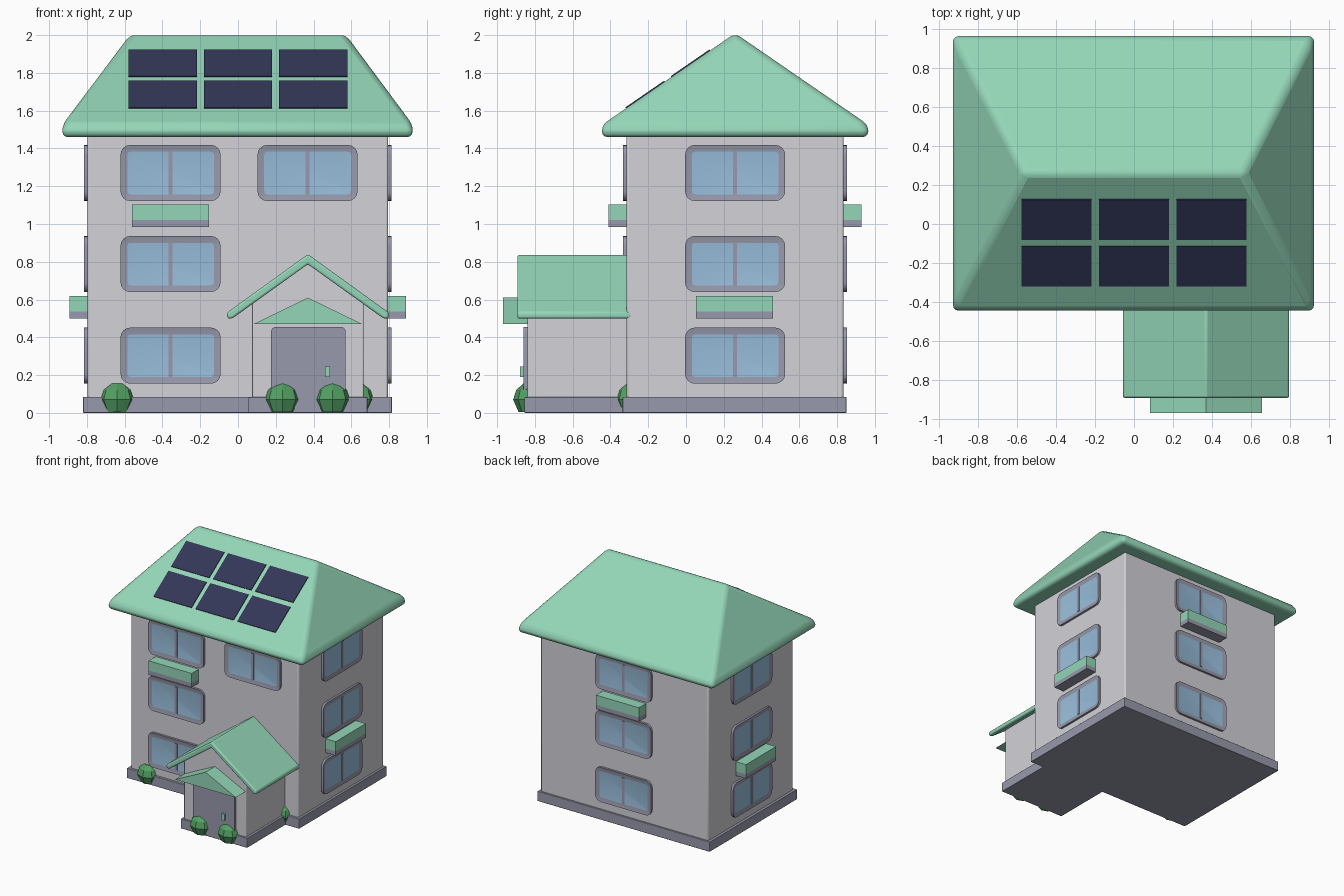
import bpy, bmesh, math
from mathutils import Matrix, Vector

if "Cube" in bpy.data.objects:
    bpy.data.objects.remove(bpy.data.objects["Cube"])


def material(name, rgb):
    lin = [((c / 255 + 0.055) / 1.055) ** 2.4 for c in rgb]
    m = bpy.data.materials.new(name)
    m.diffuse_color = (*lin, 1)
    m.use_nodes = True
    m.node_tree.nodes["Principled BSDF"].inputs["Base Color"].default_value = m.diffuse_color
    return m


GREEN = material("mint green", (148, 214, 184))
WALL = material("wall grey", (211, 210, 216))
TRIM = material("slate trim", (152, 154, 172))
GLASS = material("window blue", (153, 191, 220))
PANEL = material("solar navy", (51, 55, 88))
LEAF = material("leaf green", (82, 158, 98))
I = Matrix.Identity(4)


def finish(name, bm, mats, bevel=0.0, segs=3, smooth=True, matrix=I):
    bmesh.ops.recalc_face_normals(bm, faces=bm.faces)
    mesh = bpy.data.meshes.new(name)
    bm.to_mesh(mesh)
    bm.free()
    ob = bpy.data.objects.new(name, mesh)
    bpy.context.collection.objects.link(ob)
    ob.matrix_world = matrix
    for m in mats:
        mesh.materials.append(m)
    if bevel:
        mod = ob.modifiers.new("bevel", 'BEVEL')
        mod.width, mod.segments = bevel, segs
        mod.limit_method, mod.angle_limit = 'ANGLE', math.radians(25)
    if smooth:
        bpy.ops.object.select_all(action='DESELECT')
        ob.select_set(True)
        bpy.context.view_layer.objects.active = ob
        bpy.ops.object.shade_smooth_by_angle(angle=math.radians(35))
    return ob


def prism(name, pts, y0, y1, mat, bevel=0.0, matrix=I):
    """Extrude an x-z outline along y."""
    bm = bmesh.new()
    f = bm.faces.new([bm.verts.new((x, y0, z)) for x, z in pts])
    new = bmesh.ops.extrude_face_region(bm, geom=[f])["geom"]
    bmesh.ops.translate(bm, vec=(0, y1 - y0, 0),
                        verts=[v for v in new if isinstance(v, bmesh.types.BMVert)])
    return finish(name, bm, [mat], bevel, matrix=matrix)


def box(name, x0, x1, y0, y1, z0, z1, mat, bevel=0.0, matrix=I):
    return prism(name, [(x0, z0), (x1, z0), (x1, z1), (x0, z1)], y0, y1, mat, bevel, matrix)


def rounded(w, h, r, n=4):
    pts = []
    for k, (sx, sz) in enumerate([(1, 1), (-1, 1), (-1, -1), (1, -1)]):
        for i in range(n + 1):
            a = math.pi / 2 * (k + i / n)
            pts.append((sx * (w / 2 - r) + r * math.cos(a), sz * (h / 2 - r) + r * math.sin(a)))
    return pts


def on_wall(side, along, z):
    """Frame whose -y points out of the wall, placed at a point on it."""
    angle, pos = {
        "front": (0, (along, -0.315, z)), "right": (90, (0.795, along, z)),
        "back": (180, (along, 0.835, z)), "left": (-90, (-0.797, along, z))}[side]
    return Matrix.Translation(pos) @ Matrix.Rotation(math.radians(angle), 4, 'Z')


def window(side, along, z):
    # rounded frame with a recessed glass face
    bm = bmesh.new()
    f = bm.faces.new([bm.verts.new((x, 0.005, zz)) for x, zz in rounded(0.53, 0.297, 0.052)])
    new = bmesh.ops.extrude_face_region(bm, geom=[f])["geom"]
    front = [g for g in new if isinstance(g, bmesh.types.BMFace)][0]
    bmesh.ops.translate(bm, vec=(0, -0.023, 0), verts=front.verts)
    bmesh.ops.inset_region(bm, faces=[front], thickness=0.036)
    bmesh.ops.translate(bm, vec=(0, 0.007, 0), verts=front.verts)
    front.material_index = 1
    m = on_wall(side, along, z)
    finish(side + "_window", bm, [TRIM, GLASS], matrix=m)
    box(side + "_window_mullion", -0.011, 0.011, -0.017, 0, -0.113, 0.113, TRIM, matrix=m)


def planter(side, along, z):
    m = on_wall(side, along, z)
    box(side + "_planter_tray", -0.204, 0.204, -0.095, 0.01, 0, 0.037, TRIM, matrix=m)
    box(side + "_planter_box", -0.204, 0.204, -0.095, 0.01, 0.037, 0.12, GREEN, matrix=m)


def bush(x, y):
    # faceted eight-sided shrub
    bm = bmesh.new()
    rings = []
    for r, z in [(0.068, 0.004), (0.1, 0.07), (0.082, 0.122), (0.04, 0.155)]:
        rings.append([bm.verts.new((r * math.cos(a), r * 0.9 * math.sin(a), z))
                      for a in [math.tau * k / 8 for k in range(8)]])
    for lo, hi in zip(rings, rings[1:]):
        for k in range(8):
            j = (k + 1) % 8
            bm.faces.new((lo[k], lo[j], hi[j], hi[k]))
    bm.faces.new(rings[0])
    bm.faces.new(rings[-1])
    finish("bush", bm, [LEAF], smooth=False, matrix=Matrix.Translation((x, y, 0)))


# House body and plinth
box("house_walls", -0.797, 0.795, -0.315, 0.835, 0.02, 1.48, WALL, 0.012)
box("house_plinth", -0.82, 0.815, -0.335, 0.85, 0, 0.085, TRIM, 0.004)

# Hipped main roof
RIDGE_Y, RIDGE_Z, SLOPE = 0.26, 2.01, 0.688
bm = bmesh.new()
corners = [(-0.93, -0.445), (0.925, -0.445), (0.925, 0.965), (-0.93, 0.965)]
low = [bm.verts.new((x, y, 1.46)) for x, y in corners]
top = [bm.verts.new((x, y, 1.525)) for x, y in corners]
ra, rb = [bm.verts.new((x, RIDGE_Y, RIDGE_Z)) for x in (-0.565, 0.565)]
bm.faces.new(low)
for k in range(4):
    j = (k + 1) % 4
    bm.faces.new((low[k], low[j], top[j], top[k]))
for f in [(top[0], top[1], rb, ra), (top[1], top[2], rb),
          (top[2], top[3], ra, rb), (top[3], top[0], ra)]:
    bm.faces.new(f)
finish("main_roof", bm, [GREEN], 0.03)

# Solar panels lying on the front slope
tilt = Matrix.Rotation(math.atan(SLOPE), 4, 'X')
half = 0.1025 * math.sqrt(1 + SLOPE ** 2)
for x in (-0.398, 0, 0.398):
    for y in (0.025, -0.215):
        m = Matrix.Translation((x, y, RIDGE_Z - SLOPE * (RIDGE_Y - y))) @ tilt
        box("solar_panel", -0.181, 0.181, -half, half, -0.003, 0.006, PANEL, matrix=m)

# Windows and planters on every wall
for z in (1.27, 0.788, 0.303):
    window("front", -0.357, z)
    window("right", 0.26, z)
    window("back", 0, z)
    window("left", 0.26, z)
window("front", 0.368, 1.27)
planter("front", -0.357, 0.983)
planter("back", 0, 0.983)
planter("right", 0.257, 0.5)
planter("left", 0.257, 0.5)

# Entrance porch: gabled walls, plinth, roof and canopy
prism("porch_walls", [(0.075, 0.02), (0.665, 0.02), (0.665, 0.59), (0.37, 0.805), (0.075, 0.59)],
      -0.84, -0.3, WALL, 0.006)
box("porch_plinth", 0.055, 0.685, -0.855, -0.3, 0, 0.083, TRIM, 0.004)
prism("porch_roof", [(-0.057, 0.5), (-0.03, 0.5), (0.37, 0.787), (0.77, 0.5), (0.797, 0.5),
                     (0.797, 0.532), (0.37, 0.84), (-0.057, 0.532)], -0.893, -0.29, GREEN, 0.011)
prism("door_canopy", [(0.082, 0.47), (0.658, 0.47), (0.37, 0.61)], -0.97, -0.835, GREEN)

# Front door and handle
door = [(x + 0.3725, z + 0.24) for x, z in rounded(0.395, 0.43, 0.025)]
prism("front_door", door, -0.861, -0.83, TRIM)
box("door_handle", 0.46, 0.486, -0.88, -0.855, 0.19, 0.245, GREEN)

# Shrubs around the base
for x, y in [(-0.64, -0.29), (0.63, -0.29), (0.235, -0.825), (0.5, -0.825)]:
    bush(x, y)
